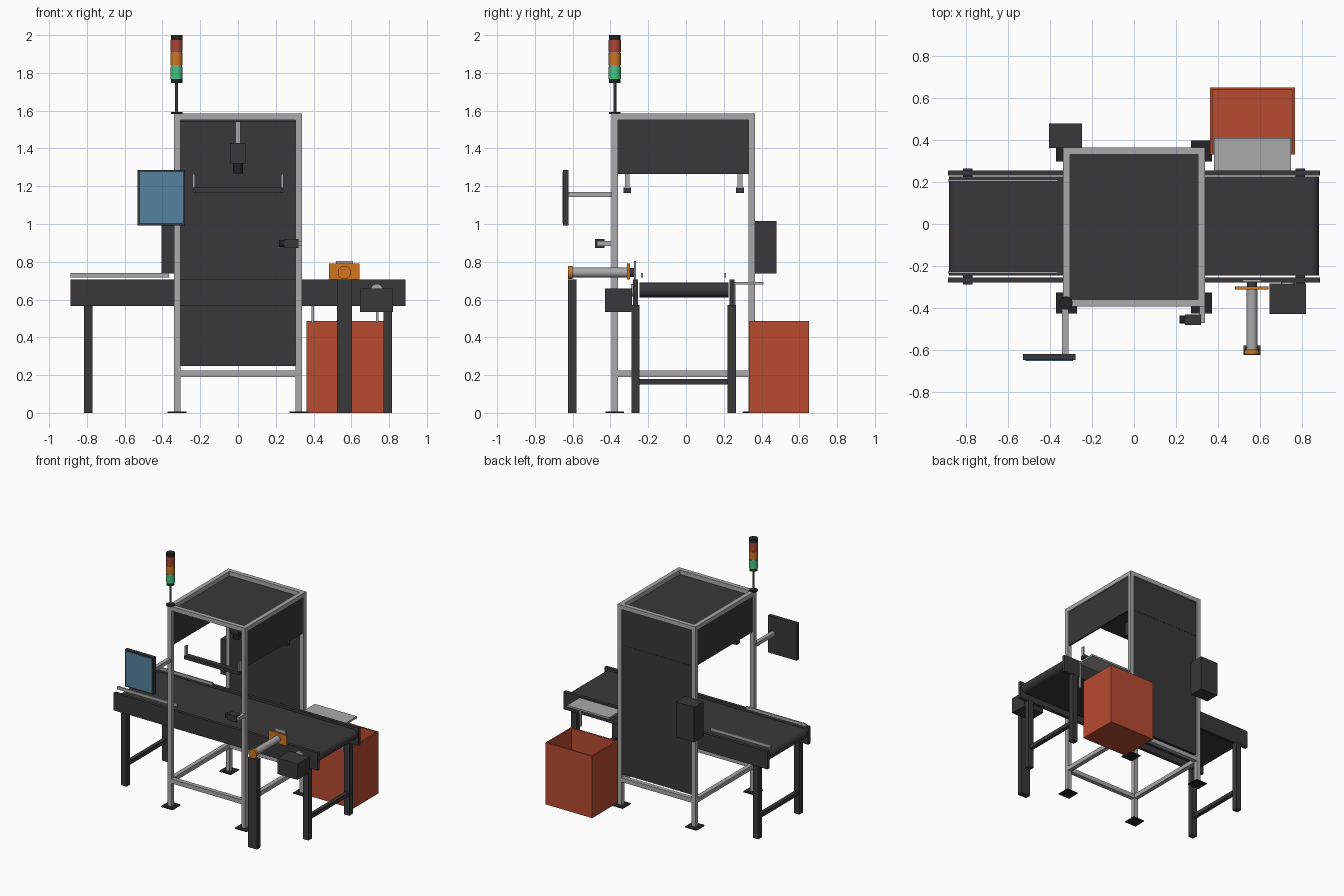
import bpy, bmesh, math
from mathutils import Matrix, Vector

if "Cube" in bpy.data.objects:
    bpy.data.objects.remove(bpy.data.objects["Cube"])


def mat(name, r, g, b):
    m = bpy.data.materials.new(name)
    m.diffuse_color = (r, g, b, 1)
    m.use_nodes = True
    m.node_tree.nodes["Principled BSDF"].inputs["Base Color"].default_value = m.diffuse_color
    return m


DARK = mat("charcoal", 0.04, 0.04, 0.04)
BLACK = mat("black", 0.018, 0.018, 0.02)
GREY = mat("aluminium grey", 0.40, 0.40, 0.41)
ORANGE = mat("orange", 0.62, 0.18, 0.015)
RED = mat("bin red", 0.48, 0.07, 0.03)
BLUE = mat("screen blue", 0.09, 0.22, 0.33)
GREEN = mat("lamp green", 0.06, 0.55, 0.22)
LAMP_RED = mat("lamp red", 0.42, 0.06, 0.035)


def finish(name, bm, material):
    me = bpy.data.meshes.new(name)
    bmesh.ops.recalc_face_normals(bm, faces=bm.faces)
    bm.to_mesh(me)
    bm.free()
    me.materials.append(material)
    ob = bpy.data.objects.new(name, me)
    bpy.context.collection.objects.link(ob)
    return ob


def box(name, x, y, z, material):
    """Box from (min, max) ranges."""
    bm = bmesh.new()
    c = Vector([(a + b) / 2 for a, b in (x, y, z)])
    s = [abs(b - a) for a, b in (x, y, z)]
    bmesh.ops.create_cube(bm, size=1, matrix=Matrix.Translation(c) @ Matrix.Diagonal((*s, 1)))
    return finish(name, bm, material)


def smooth(ob):
    bpy.ops.object.select_all(action='DESELECT')
    bpy.context.view_layer.objects.active = ob
    ob.select_set(True)
    bpy.ops.object.shade_smooth_by_angle(angle=math.radians(35))


def cyl(name, p, q, r, material, sides=32):
    """Cylinder between two points."""
    p, q = Vector(p), Vector(q)
    d = q - p
    bm = bmesh.new()
    m = Matrix.Translation((p + q) / 2) @ d.to_track_quat('Z', 'Y').to_matrix().to_4x4()
    bmesh.ops.create_cone(bm, cap_ends=True, segments=sides, radius1=r, radius2=r,
                          depth=d.length, matrix=m)
    ob = finish(name, bm, material)
    smooth(ob)
    return ob


def mid(c, w):
    return (c - w / 2, c + w / 2)


# Inspection frame: posts, feet and beams
PX, PYS, W = 0.322, (-0.377, 0.349), 0.034
inner_x, inner_y = (-0.305, 0.305), (-0.36, 0.332)
for sx, side in ((-1, "left"), (1, "right")):
    for y, end in zip(PYS, ("front", "back")):
        box(f"{end}_{side}_post", mid(sx * PX, W), mid(y, W), (0.006, 1.585), GREY)
        box(f"{end}_{side}_foot", mid(sx * PX, 0.1), mid(y, 0.1), (0, 0.008), BLACK)
    for z, lvl in ((0.208, "lower"), (1.568, "upper")):
        box(f"{lvl}_{side}_beam", mid(sx * PX, W), inner_y, mid(z, W), GREY)
    # Hood side panel
    box(f"{side}_hood_panel", mid(sx * PX, 0.012), inner_y, (1.265, 1.551), DARK)
for y, end in zip(PYS, ("front", "back")):
    for z, lvl in ((0.208, "lower"), (1.568, "upper")):
        box(f"{lvl}_{end}_beam", inner_x, mid(y, W), mid(z, W), GREY)

# Back and top panels
box("back_hood_panel", inner_x, mid(0.349, 0.012), (1.265, 1.551), DARK)
box("back_panel", inner_x, mid(0.349, 0.012), (0.248, 1.264), DARK)
box("top_panel", (-0.315, 0.315), (-0.37, 0.342), (1.539, 1.551), DARK)

# Overhead camera
CY = -0.014
box("camera_bracket", mid(0, 0.026), mid(CY, 0.026), (1.425, 1.54), GREY)
box("camera_body", mid(0, 0.08), mid(CY, 0.08), (1.32, 1.43), DARK)
cyl("camera_lens", (0, CY, 1.268), (0, CY, 1.322), 0.026, BLACK)

# Light bars on hangers
for y, end in ((-0.311, "front"), (0.286, "back")):
    box(f"{end}_light_bar", mid(0, 0.476), mid(y, 0.042), (1.165, 1.193), DARK)
    for sx, side in ((-1, "left"), (1, "right")):
        box(f"{end}_{side}_light_hanger", mid(sx * 0.234, 0.012), mid(y, 0.025), (1.19, 1.265), GREY)

# Conveyor belt: stadium profile run across the width
bm = bmesh.new()
R, XE, ZC = 0.039, 0.845, 0.65
prof = []
for s in (1, -1):
    for i in range(17):
        a = -math.pi / 2 + math.pi * i / 16
        prof.append((s * (XE + R * math.cos(a)), ZC + s * R * math.sin(a)))
face = bm.faces.new([bm.verts.new((x, -0.246, z)) for x, z in prof])
ext = bmesh.ops.extrude_face_region(bm, geom=[face])
bmesh.ops.translate(bm, vec=(0, 0.472, 0), verts=[v for v in ext["geom"] if isinstance(v, bmesh.types.BMVert)])
smooth(finish("conveyor_belt", bm, DARK))

# Conveyor side frames, guide rails, legs, braces
for y, gy, end in ((-0.267, -0.232, "front"), (0.243, 0.208, "back")):
    box(f"{end}_conveyor_side", (-0.888, 0.888), mid(y, 0.025), (0.567, 0.706), DARK)
    box(f"{end}_guide_rail", (-0.888, -0.364), mid(gy, 0.01), (0.716, 0.74), GREY)
    for sx, side in ((-1, "left"), (1, "right")):
        box(f"{end}_{side}_conveyor_leg", mid(sx * 0.793, 0.046), mid(y, 0.044), (0, 0.57), DARK)
for sx, side in ((-1, "left"), (1, "right")):
    box(f"{side}_leg_brace", mid(sx * 0.793, 0.03), (-0.247, 0.223), (0.15, 0.18), DARK)

# Drive motor and its shaft collar
box("drive_motor", (0.646, 0.821), (-0.43, -0.285), (0.533, 0.659), DARK)
cyl("drive_collar", (0.735, -0.29, 0.65), (0.735, -0.275, 0.65), 0.033, GREY)

# Reject pusher on its stand
UX, UZ = 0.563, 0.743
box("pusher_stand", mid(UX, 0.08), (-0.625, -0.58), (0, 0.706), DARK)
cyl("pusher_end_cap", (UX, -0.624, UZ), (UX, -0.6, UZ), 0.035, ORANGE)
cyl("pusher_cylinder", (UX, -0.602, UZ), (UX, -0.31, UZ), 0.026, GREY)
box("pusher_mount_plate", mid(UX, 0.16), mid(-0.305, 0.015), (0.706, 0.79), ORANGE)
cyl("pusher_rod", (UX, -0.3, UZ), (UX, -0.275, UZ), 0.024, DARK)
box("pusher_paddle", mid(UX, 0.09), mid(-0.271, 0.01), (0.706, 0.803), GREY)

# Reject chute and supports
box("reject_chute", (0.383, 0.75), (0.25, 0.411), (0.68, 0.694), GREY)
for x, side in ((0.395, "left"), (0.738, "right")):
    box(f"{side}_chute_support", mid(x, 0.014), mid(0.256, 0.014), (0.475, 0.682), GREY)

# Reject bin: open box with thickness
bm = bmesh.new()
T = 0.012
bmesh.ops.create_cube(bm, size=1, matrix=Matrix.Translation((0.5655, 0.492, 0.2435))
                      @ Matrix.Diagonal((0.407, 0.319, 0.487, 1)))
top = max(bm.faces, key=lambda f: f.calc_center_median().z)
bmesh.ops.inset_region(bm, faces=[top], thickness=T, use_even_offset=True)
ext = bmesh.ops.extrude_discrete_faces(bm, faces=[top])["faces"][0]
bmesh.ops.translate(bm, vec=(0, 0, -(0.487 - T)), verts=ext.verts[:])
finish("reject_bin", bm, RED)

# Electrical cabinet on the back
box("control_cabinet", (-0.406, -0.249), (0.364, 0.48), (0.737, 1.015), DARK)

# Operator screen on an arm
box("screen_arm", mid(-0.328, 0.03), (-0.625, -0.39), (1.142, 1.17), GREY)
box("screen_housing", (-0.531, -0.28), (-0.65, -0.621), (0.993, 1.285), DARK)
box("screen_display", (-0.519, -0.291), (-0.653, -0.649), (1.004, 1.274), BLUE)

# Photo sensor
box("sensor_bracket", (0.312, 0.339), (-0.472, -0.39), (0.884, 0.911), GREY)
box("sensor_body", (0.243, 0.321), (-0.482, -0.432), (0.872, 0.921), DARK)
cyl("sensor_lens", (0.218, -0.457, 0.896), (0.245, -0.457, 0.896), 0.019, BLACK)

# Signal tower
TX, TY = -0.325, -0.377


def ring(name, z0, z1, r, material):
    cyl(name, (TX, TY, z0), (TX, TY, z1), r, material)


ring("tower_flange", 1.583, 1.593, 0.031, BLACK)
ring("tower_pole", 1.59, 1.75, 0.008, DARK)
ring("tower_base", 1.747, 1.768, 0.03, BLACK)
ring("tower_core", 1.76, 1.98, 0.028, GREY)
ring("green_lamp", 1.768, 1.835, 0.032, GREEN)
ring("orange_lamp", 1.839, 1.905, 0.032, ORANGE)
ring("red_lamp", 1.909, 1.975, 0.032, LAMP_RED)
ring("tower_cap", 1.975, 2.0, 0.031, BLACK)
